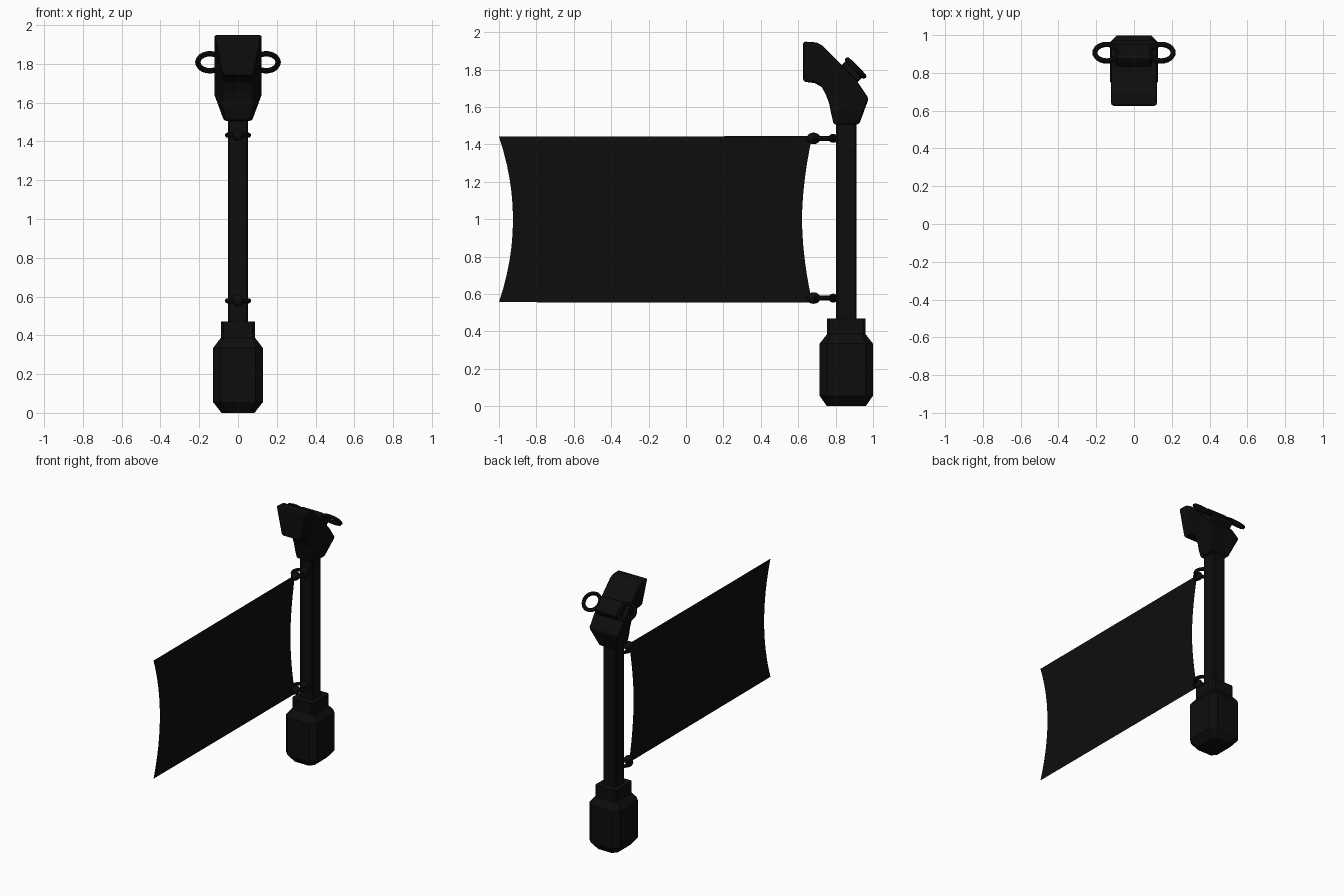
import bpy, bmesh, math
from mathutils import Vector

if "Cube" in bpy.data.objects:
    bpy.data.objects.remove(bpy.data.objects["Cube"])

black = bpy.data.materials.new("matte black")
black.diffuse_color = (0.004, 0.004, 0.004, 1)
black.use_nodes = True
black.node_tree.nodes["Principled BSDF"].inputs["Base Color"].default_value = black.diffuse_color
CY = 0.857  # y of the post axis


def finish(ob, smooth=False):
    ob.data.materials.clear()
    ob.data.materials.append(black)
    if smooth:
        bpy.ops.object.select_all(action='DESELECT')
        ob.select_set(True)
        bpy.context.view_layer.objects.active = ob
        bpy.ops.object.shade_smooth_by_angle()
    return ob


def loft(name, rings, caps=True):
    """Skin a list of closed rings that share the same point count."""
    bm = bmesh.new()
    rows = [[bm.verts.new(p) for p in r] for r in rings]
    n = len(rows[0])
    for a, b in zip(rows, rows[1:]):
        for i in range(n):
            bm.faces.new((a[i], a[(i + 1) % n], b[(i + 1) % n], b[i]))
    if caps:
        bm.faces.new(rows[0])
        bm.faces.new(rows[-1])
    bmesh.ops.recalc_face_normals(bm, faces=bm.faces)
    me = bpy.data.meshes.new(name)
    bm.to_mesh(me)
    bm.free()
    ob = bpy.data.objects.new(name, me)
    bpy.context.collection.objects.link(ob)
    return finish(ob)


def octagon(hx, hy, c, z):
    """Rectangle with cut corners at height z."""
    pts = [(hx, hy - c), (hx - c, hy), (c - hx, hy), (-hx, hy - c),
           (-hx, c - hy), (c - hx, -hy), (hx - c, -hy), (hx, c - hy)]
    return [(x, CY + y, z) for x, y in pts]


def bevel(ob, width):
    m = ob.modifiers.new("bevel", 'BEVEL')
    m.width, m.segments, m.limit_method = width, 2, 'ANGLE'
    m.angle_limit = math.radians(40)


def ball(name, loc, scale):
    bpy.ops.mesh.primitive_uv_sphere_add(segments=12, ring_count=8, location=loc)
    ob = bpy.context.object
    ob.name, ob.scale = name, scale
    return finish(ob, True)


def ring(name, loc, major, minor, rot=(0, 0, 0)):
    bpy.ops.mesh.primitive_torus_add(location=loc, rotation=rot, major_radius=major,
                                     minor_radius=minor, major_segments=24, minor_segments=8)
    ob = bpy.context.object
    ob.name = name
    return finish(ob, True)


# Foot block, collar and post
loft("foot", [octagon(0.085, 0.104, 0.03, 0), octagon(0.128, 0.142, 0.038, 0.055),
              octagon(0.128, 0.142, 0.038, 0.335), octagon(0.09, 0.103, 0.02, 0.385)])
loft("collar", [octagon(0.087, 0.102, 0.012, 0.37), octagon(0.087, 0.102, 0.012, 0.47)])
loft("post", [octagon(0.052, 0.055, 0.008, 0.46), octagon(0.052, 0.055, 0.008, 1.52)])

# Hooked head: upper point, lower point, upper and lower half width
sections = [(0.626, 1.95, 0.626, 1.735, 0.125, 0.08),
            (0.695, 1.945, 0.69, 1.727, 0.125, 0.078),
            (0.727, 1.93, 0.727, 1.705, 0.125, 0.076),
            (0.813, 1.845, 0.75, 1.66, 0.125, 0.075),
            (0.92, 1.73, 0.765, 1.62, 0.125, 0.075),
            (0.977, 1.645, 0.775, 1.57, 0.125, 0.075),
            (0.925, 1.505, 0.79, 1.505, 0.072, 0.07)]
head = loft("head", [[(-u, y1, z1), (u, y1, z1), (w, y2, z2), (-w, y2, z2)]
                     for y1, z1, y2, z2, u, w in sections])
bevel(head, 0.014)

# Tilted latch block behind the head, with a ring on each side
tilt = (math.radians(-45), 0, 0)
bpy.ops.mesh.primitive_cube_add(size=1, location=(0, 0.887, 1.79), rotation=tilt)
latch = bpy.context.object
latch.name, latch.scale = "latch", (0.19, 0.125, 0.085)
bpy.ops.object.transform_apply(location=False, rotation=False, scale=True)
finish(latch)
bevel(latch, 0.018)
for side, s in (("left", -1), ("right", 1)):
    ring(side + "_ring", (s * 0.145, 0.907, 1.808), 0.062, 0.014, tilt)

# Horizontal link rings and knots holding the banner to the post
for level, z in (("lower", 0.578), ("upper", 1.432)):
    ring(level + "_link", (0, 0.742, z), 0.055, 0.013)
    ball(level + "_banner_knot", (0, 0.682, z), (0.03, 0.037, 0.031))
    ball(level + "_post_knot", (0, 0.787, z), (0.027, 0.026, 0.024))

# Flat banner sheet with hollow ends
bm = bmesh.new()
prev = None
for i in range(13):
    t = i / 6 - 1
    z = 0.9985 + t * 0.4425
    row = [bm.verts.new((0, -0.925 - 0.075 * t * t, z)),
           bm.verts.new((0, 0.62 + 0.055 * abs(t) ** 1.8, z + 0.003 * t))]
    if prev:
        bm.faces.new((prev[0], prev[1], row[1], row[0]))
    prev = row
me = bpy.data.meshes.new("banner")
bm.to_mesh(me)
bm.free()
banner = bpy.data.objects.new("banner", me)
bpy.context.collection.objects.link(banner)
finish(banner)
